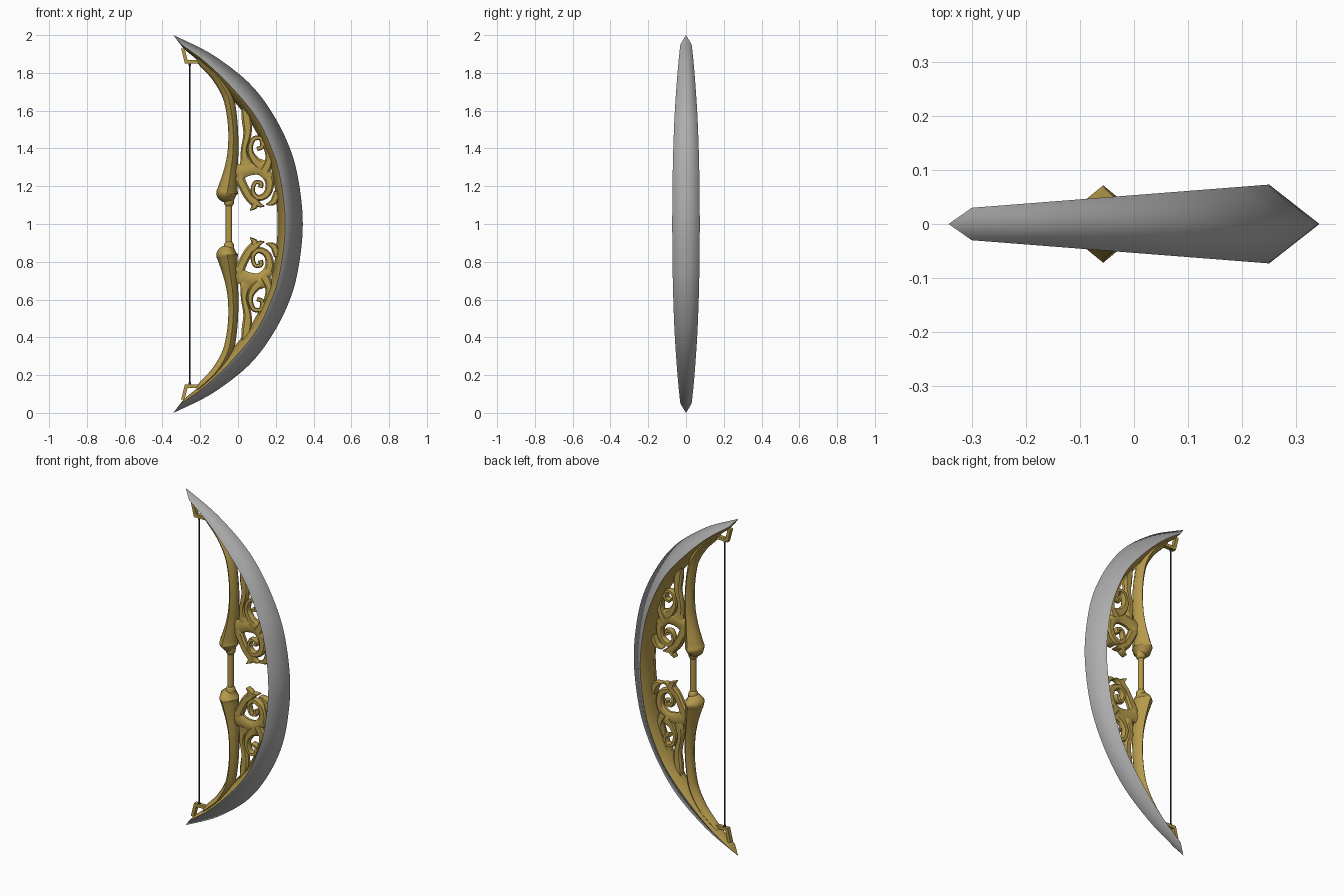
import bpy, bmesh, math

cube = bpy.data.objects.get("Cube")
if cube:
    bpy.data.objects.remove(cube)


def material(name, rgb):
    m = bpy.data.materials.new(name)
    m.use_nodes = True
    m.diffuse_color = (*rgb, 1)
    m.node_tree.nodes["Principled BSDF"].inputs["Base Color"].default_value = (*rgb, 1)
    return m


STEEL = material("steel grey", (0.42, 0.42, 0.42))
GOLD = material("antique gold", (0.46, 0.32, 0.07))
DARK = material("dark string", (0.02, 0.02, 0.02))


def spline(rows, steps):
    """Smooth interpolation through rows of any number of values."""
    out = []
    for i in range(len(rows) - 1):
        a, b, c, d = (rows[max(0, min(len(rows) - 1, i + k))] for k in (-1, 0, 1, 2))
        for s in range(steps):
            t = s / steps
            out.append([0.5 * (2 * q + (r - p) * t + (2 * p - 5 * q + 4 * r - w) * t * t
                               + (3 * q - p - 3 * r + w) * t ** 3)
                        for p, q, r, w in zip(a, b, c, d)])
    out.append(list(rows[-1]))
    return out


def finish(name, bm, mats, mirror, angle=None):
    bmesh.ops.recalc_face_normals(bm, faces=bm.faces)
    for f in bm.faces:
        f.smooth = True
    me = bpy.data.meshes.new(name)
    bm.to_mesh(me)
    bm.free()
    for m in mats:
        me.materials.append(m)
    if angle:
        me.set_sharp_from_angle(angle=math.radians(angle))
    ob = bpy.data.objects.new(name, me)
    ob.location.z = 1
    bpy.context.collection.objects.link(ob)
    if mirror:
        mod = ob.modifiers.new("lower half", "MIRROR")
        mod.use_axis = (False, False, True)
        mod.use_mirror_merge = False


def skin(bm, rings):
    """Join successive rings with quads and return the faces in ring order."""
    faces = []
    n = len(rings[0])
    for a, b in zip(rings, rings[1:]):
        for k in range(n):
            j = (k + 1) % n
            faces.append(bm.faces.new((a[k], a[j], b[j], b[k])))
    return faces


def round_section(sides, diamond=1.0):
    """Unit outline; diamond below 1 pulls in every second corner."""
    return [(math.cos(a) * f, math.sin(a) * f) for a, f in
            ((2 * math.pi * k / sides, diamond if k % 2 else 1) for k in range(sides))]


BOX = [(1, 1), (-1, 1), (-1, -1), (1, -1)]
PLATE = [(1, 0.45), (0.6, 1), (-0.6, 1), (-1, 0.45),
         (-1, -0.45), (-0.6, -1), (0.6, -1), (1, -0.45)]


def sweep(name, rows, section, mat=GOLD, steps=6, mirror=True, angle=40):
    """Tapered rod in the xz plane; each row is x, z, half width, half depth."""
    pts = spline(rows, steps)
    bm = bmesh.new()
    rings = []
    for i, (x, z, w, d) in enumerate(pts):
        p, q = pts[max(i - 1, 0)], pts[min(i + 1, len(pts) - 1)]
        tx, tz = q[0] - p[0], q[1] - p[1]
        ln = math.hypot(tx, tz)
        rings.append([bm.verts.new((x - tz / ln * c * w, s * d, z + tx / ln * c * w))
                      for c, s in section])
    skin(bm, rings)
    bm.faces.new(rings[0])
    bm.faces.new(rings[-1])
    finish(name, bm, [mat], mirror, angle)


# Main limb: steel outer ridge, gold inner ridge (outer x z, edge x z, inner x z)
half = [(0.343, 0, 0.25, 0, 0.21, 0),
        (0.322, 0.22, 0.228, 0.22, 0.19, 0.22),
        (0.275, 0.40, 0.185, 0.38, 0.15, 0.37),
        (0.18, 0.59, 0.10, 0.56, 0.065, 0.54),
        (0.055, 0.75, -0.03, 0.72, -0.06, 0.695),
        (-0.13, 0.893, -0.17, 0.855, -0.18, 0.835),
        (-0.295, 0.978, -0.30, 0.95, -0.285, 0.925)]
half = [r + (0.03 + 0.078 * (r[2] + 0.30),) for r in half]
lower = [(a, -b, c, -d, e, -f, w) for a, b, c, d, e, f, w in half[:0:-1]]
tip = (-0.343, 1.0) * 3 + (0,)
foot = (-0.343, -1.0) * 3 + (0,)
bm = bmesh.new()
rings = [[bm.verts.new(v) for v in ((a, 0, b), (c, w, d), (e, 0, f), (c, -w, d))]
         for a, b, c, d, e, f, w in [foot] + spline(lower + half, 6) + [tip]]
for i, face in enumerate(skin(bm, rings)):
    face.material_index = 1 if i % 4 in (1, 2) else 0
bmesh.ops.remove_doubles(bm, verts=bm.verts, dist=0.0002)
for e in bm.edges:
    if len({f.material_index for f in e.link_faces}) > 1:
        e.smooth = False
finish("main_limb", bm, [STEEL, GOLD], False)

# Inner riser with flared end beside the grip
sweep("riser", [(-0.215, 0.875, 0.016, 0.02), (-0.175, 0.84, 0.022, 0.026),
                (-0.11, 0.775, 0.027, 0.034), (-0.052, 0.67, 0.028, 0.038),
                (-0.028, 0.53, 0.026, 0.04), (-0.026, 0.395, 0.028, 0.044),
                (-0.037, 0.29, 0.036, 0.05), (-0.053, 0.19, 0.052, 0.065),
                (-0.057, 0.157, 0.057, 0.07), (-0.05, 0.122, 0.03, 0.036)],
      round_section(8, 0.85), angle=75)

# Grip rod and its collars
ROUND = round_section(12)
sweep("grip", [(-0.048, -0.14, 0.017, 0.017), (-0.048, 0.14, 0.017, 0.017)],
      ROUND, steps=1, mirror=False)
sweep("grip_collar", [(-0.048, 0.096, 0.018, 0.018), (-0.048, 0.108, 0.026, 0.026),
                      (-0.048, 0.135, 0.028, 0.028)], ROUND, steps=2)

# Flat scrollwork between riser and limb (x, z, half width)
scrolls = {
    "large_scroll": [(-0.01, 0.265, 0.045), (0.05, 0.29, 0.036), (0.12, 0.29, 0.033),
                     (0.165, 0.235, 0.025), (0.157, 0.165, 0.02), (0.11, 0.138, 0.016),
                     (0.078, 0.17, 0.012), (0.09, 0.218, 0.011), (0.122, 0.216, 0.012),
                     (0.118, 0.192, 0.013)],
    "scroll_leaf": [(0.0, 0.255, 0.03), (0.025, 0.205, 0.025), (0.055, 0.15, 0.024),
                    (0.09, 0.105, 0.022), (0.065, 0.072, 0.003)],
    "leaf_hook": [(0.06, 0.145, 0.016), (0.09, 0.12, 0.02), (0.115, 0.10, 0.012),
                  (0.14, 0.095, 0.003)],
    "upper_stem": [(0.025, 0.64, 0.006), (0.045, 0.56, 0.026), (0.05, 0.48, 0.022),
                   (0.032, 0.39, 0.017), (0.045, 0.31, 0.035)],
    "small_scroll": [(0.13, 0.305, 0.035), (0.09, 0.335, 0.024), (0.064, 0.39, 0.016),
                     (0.08, 0.448, 0.013), (0.12, 0.452, 0.012), (0.128, 0.41, 0.012),
                     (0.1, 0.397, 0.011)],
    "limb_vine": [(0.14, 0.28, 0.028), (0.165, 0.345, 0.02), (0.14, 0.43, 0.012),
                  (0.095, 0.53, 0.006)],
    "limb_thorn": [(0.21, 0.17, 0.02), (0.188, 0.118, 0.018), (0.148, 0.103, 0.003)],
}
for i, (name, rows) in enumerate(scrolls.items()):
    sweep(name, [(x, z, w, 0.017 + 0.0005 * i) for x, z, w in rows], PLATE)

# String brackets near the tips
for name, ends in (("bracket_post", ((-0.292, 0.93), (-0.272, 0.85))),
                   ("bracket_bar", ((-0.28, 0.858), (-0.19, 0.858)))):
    sweep(name, [(x, z, 0.009, 0.012) for x, z in ends], BOX, steps=1)

# Bowstring with end knots
sweep("bowstring", [(-0.255, -0.86, 0.004, 0.004), (-0.255, 0.86, 0.004, 0.004)],
      ROUND, DARK, steps=1, mirror=False)
sweep("string_knot", [(-0.255, 0.835, 0.004, 0.004), (-0.255, 0.842, 0.007, 0.007),
                      (-0.255, 0.855, 0.007, 0.007)], ROUND, DARK, steps=2)
